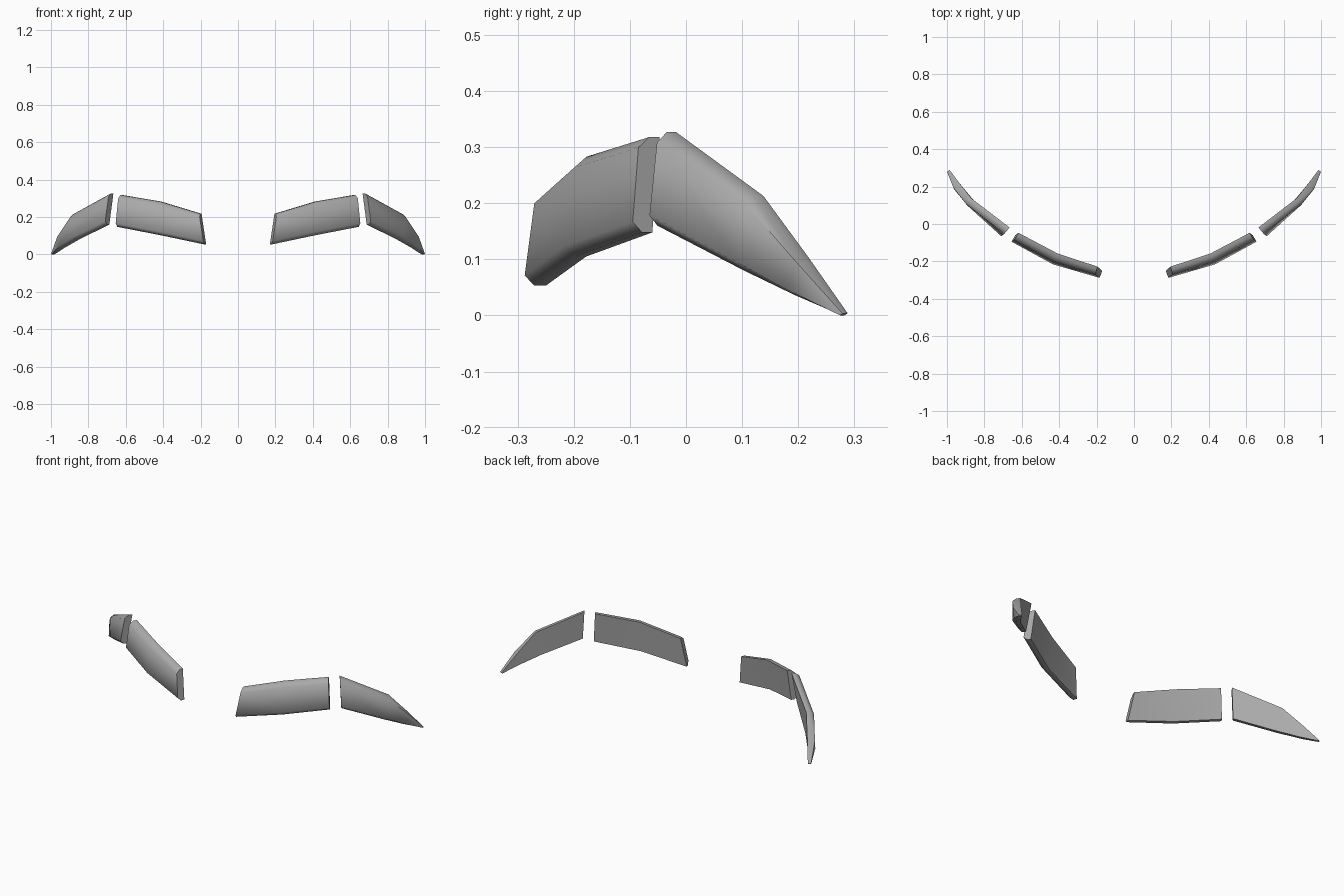
import bpy, bmesh, math
from mathutils import Vector

cube = bpy.data.objects.get("Cube")
if cube:
    bpy.data.objects.remove(cube, do_unlink=True)

grey = bpy.data.materials.new("plain grey")
grey.use_nodes = True
colour = (0.4, 0.4, 0.4, 1)
grey.diffuse_color = colour
grey.node_tree.nodes["Principled BSDF"].inputs["Base Color"].default_value = colour


def section(top, bottom, heading, thick, bevel=0.11):
    """Slab section: flat back, bevelled front edges."""
    top, bottom = Vector(top), Vector(bottom)
    a = math.radians(heading)
    out = Vector((math.sin(a), -math.cos(a), 0)) * thick
    return [top, top + out * 0.5, top.lerp(bottom, bevel) + out,
            bottom.lerp(top, bevel) + out, bottom + out * 0.5, bottom]


def panel(name, stations, side):
    bm = bmesh.new()
    rings = []
    for s in stations:
        rings.append([bm.verts.new((p.x * side, p.y, p.z)) for p in section(*s)])
    for r0, r1 in zip(rings, rings[1:]):
        for i in range(len(r0)):
            j = (i + 1) % len(r0)
            bm.faces.new((r0[i], r0[j], r1[j], r1[i]))
    bm.faces.new(rings[0])
    bm.faces.new(rings[-1])
    bmesh.ops.recalc_face_normals(bm, faces=bm.faces)
    mesh = bpy.data.meshes.new(name)
    bm.to_mesh(mesh)
    bm.free()
    mesh.materials.append(grey)
    obj = bpy.data.objects.new(name, mesh)
    bpy.context.collection.objects.link(obj)
    bpy.ops.object.select_all(action='DESELECT')
    obj.select_set(True)
    bpy.context.view_layer.objects.active = obj
    bpy.ops.object.shade_smooth_by_angle(angle=math.radians(62))


# Each station: back top, back bottom, heading in degrees, thickness
inner = [((0.195, -0.228, 0.218), (0.17, -0.25, 0.053), 18, 0.042),
         ((0.41, -0.157, 0.283), (0.415, -0.178, 0.105), 24, 0.044),
         ((0.618, -0.047, 0.318), (0.635, -0.06, 0.148), 30, 0.042)]
outer = [((0.666, -0.018, 0.327), (0.688, -0.035, 0.16), 37, 0.04),
         ((0.87, 0.138, 0.213), (0.85, 0.118, 0.08), 46, 0.042),
         ((0.933, 0.218, 0.104), (0.925, 0.203, 0.037), 58, 0.04),
         ((0.985, 0.288, 0.004), (0.982, 0.282, 0), 60, 0.017)]

for label, side in (("left", 1), ("right", -1)):
    panel(label + "_inner_panel", inner, side)
    panel(label + "_outer_panel", outer, side)
